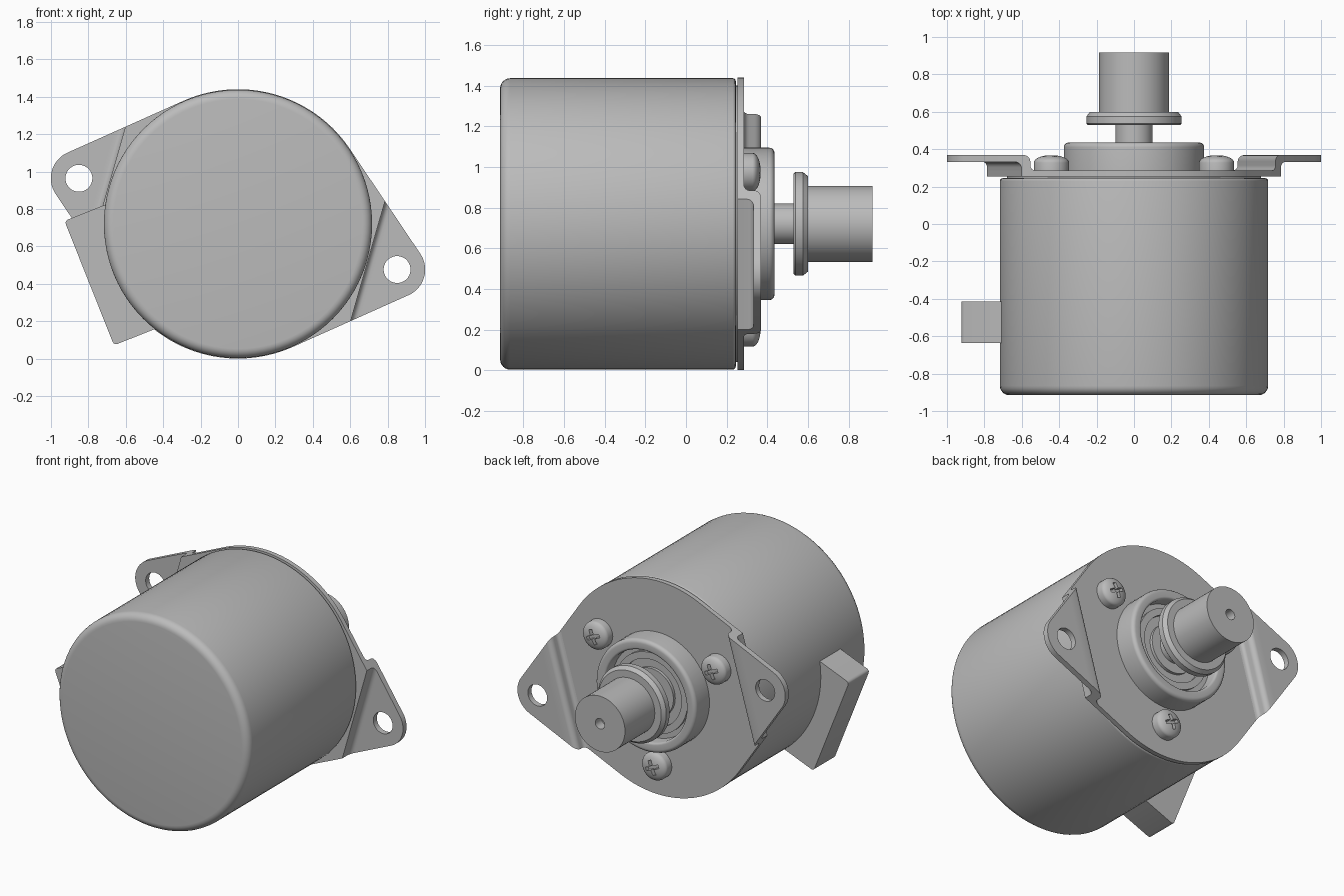
import bpy, bmesh
from math import sin, cos, pi, radians, sqrt, acos
from mathutils import Vector, Matrix

if "Cube" in bpy.data.objects:
    bpy.data.objects.remove(bpy.data.objects["Cube"], do_unlink=True)

AXIS_Z = 0.72          # height of the motor axis
R = 0.72               # base plate radius
EAR_U, EAR_R = 0.885, 0.15   # mounting ear centre distance and radius
FOLD = 0.722           # where the ears step up
BETA = acos((R - EAR_R) / EAR_U)
TILT = radians(16)

grey = bpy.data.materials.new("plain grey")
grey.use_nodes = True
grey.diffuse_color = (0.5, 0.5, 0.5, 1)
grey.node_tree.nodes["Principled BSDF"].inputs["Base Color"].default_value = (0.5, 0.5, 0.5, 1)


def finish(name, bm, x=0.0, z=0.0, turn=0.0):
    """Turn a bmesh into an object placed relative to the motor axis."""
    bmesh.ops.remove_doubles(bm, verts=bm.verts, dist=1e-5)
    bmesh.ops.recalc_face_normals(bm, faces=bm.faces)
    me = bpy.data.meshes.new(name)
    bm.to_mesh(me)
    bm.free()
    ob = bpy.data.objects.new(name, me)
    me.materials.append(grey)
    bpy.context.collection.objects.link(ob)
    ob.location = (x, 0, AXIS_Z + z)
    ob.rotation_euler.y = turn
    smooth(ob)
    return ob


def smooth(ob):
    bpy.ops.object.select_all(action='DESELECT')
    ob.select_set(True)
    bpy.context.view_layer.objects.active = ob
    bpy.ops.object.shade_smooth_by_angle(angle=radians(35))


def arc(cx, cy, r, a0, a1, n=6):
    return [(cx + r * cos(a0 + (a1 - a0) * i / n), cy + r * sin(a0 + (a1 - a0) * i / n))
            for i in range(n + 1)]


def revolve(name, profile, segs=64, **place):
    """Spin (radius, y) points about the y direction."""
    bm = bmesh.new()
    vs = [bm.verts.new((r, y, 0)) for r, y in profile]
    es = [bm.edges.new(p) for p in zip(vs, vs[1:])]
    bmesh.ops.spin(bm, geom=vs + es, axis=(0, 1, 0), cent=(0, 0, 0),
                   angle=2 * pi, steps=segs, use_merge=True)
    return finish(name, bm, **place)


def add_plate(bm, loops, y0, y1):
    """Fill (x, z) outlines, later ones being holes, and thicken along y."""
    edges = []
    for loop in loops:
        vs = [bm.verts.new((x, y0, z)) for x, z in loop]
        edges += [bm.edges.new((vs[i - 1], vs[i])) for i in range(len(vs))]
    filled = bmesh.ops.triangle_fill(bm, edges=edges, use_beauty=True, normal=(0, 1, 0))
    faces = [g for g in filled["geom"] if isinstance(g, bmesh.types.BMFace)]
    ext = bmesh.ops.extrude_face_region(bm, geom=faces, use_keep_orig=True)
    moved = [g for g in ext["geom"] if isinstance(g, bmesh.types.BMVert)]
    bmesh.ops.translate(bm, verts=moved, vec=(0, y1 - y0, 0))


def half_width(u):
    return (R - u * cos(BETA)) / sin(BETA)


# Motor can with a rounded front rim
revolve("motor_can", [(0, -0.915)] + arc(0.667, -0.865, 0.05, -pi / 2, 0)
        + arc(0.702, 0.23, 0.015, 0, pi / 2, 3) + [(0.68, 0.245), (0.68, 0.26), (0, 0.26)], 96)

# Base plate: a disc with tangent shoulders cut off at the folds
w = half_width(FOLD)
bm = bmesh.new()
add_plate(bm, [[(FOLD, w)] + arc(0, 0, R, BETA, pi - BETA, 28) + [(-FOLD, w), (-FOLD, -w)]
               + arc(0, 0, R, pi + BETA, 2 * pi - BETA, 28) + [(FOLD, -w)]], 0.253, 0.285)
finish("base_plate", bm, turn=TILT)

# Mounting ears: stepped bend plus a rounded tab with a bolt hole
bend = ([(0.655, 0.28), (0.655, 0.285)] + arc(0.655, 0.312, 0.027, -pi / 2, 0, 4)
        + arc(0.717, 0.335, 0.035, pi, pi / 2) + [(0.77, 0.37), (0.77, 0.332)]
        + arc(0.752, 0.302, 0.03, pi / 2, pi) + [(FOLD, 0.253), (0.69, 0.253)])
for name, turn in (("left_ear", TILT), ("right_ear", TILT + pi)):
    bm = bmesh.new()
    sides = [[bm.verts.new((u, y, s * half_width(u))) for u, y in bend] for s in (-1, 1)]
    for side in sides:
        bm.faces.new(side)
    for i in range(len(bend)):
        bm.faces.new((sides[0][i - 1], sides[0][i], sides[1][i], sides[1][i - 1]))
    we = half_width(0.77)
    add_plate(bm, [[(0.77, -we)] + arc(EAR_U, 0, EAR_R, -BETA, BETA, 16) + [(0.77, we)],
                   arc(EAR_U, 0, 0.072, 0, 2 * pi, 32)[:-1]], 0.332, 0.37)
    finish(name, bm, turn=turn)

# Connector block on the side of the can
bm = bmesh.new()
bmesh.ops.create_cube(bm, size=1, matrix=Matrix.Translation((0.628, -0.525, 0))
                      @ Matrix.Diagonal((0.456, 0.22, 0.716, 1)))
corners = [e for e in bm.edges if all(v.co.x > 0.8 for v in e.verts)
           and abs(e.verts[0].co.y - e.verts[1].co.y) > 0.1]
bmesh.ops.bevel(bm, geom=corners, offset=0.02, segments=3, affect='EDGES', profile=0.5)
finish("connector_block", bm, turn=radians(180 - 21.7))

# Bearing boss with a raised rim
revolve("bearing_boss", [(0.375, 0.27)] + arc(0.35, 0.41, 0.025, 0, pi / 2)
        + arc(0.32, 0.42, 0.015, pi / 2, pi, 4) + [(0.305, 0.35), (0.09, 0.35)])

# Bearing races inside the boss
for name, r0, r1, top in (("outer_race", 0.225, 0.27, 0.37), ("inner_race", 0.09, 0.165, 0.37)):
    revolve(name, [(r0, 0.345), (r0, top), (r1, top), (r1, 0.345)])

# Shaft, collar and output sleeve with a centre hole
revolve("output_shaft", [(0, 0.3), (0.1, 0.3), (0.1, 0.53), (0.247, 0.53), (0.255, 0.538),
                         (0.255, 0.575), (0.235, 0.6), (0.187, 0.6), (0.187, 0.918),
                         (0.035, 0.918), (0.035, 0.85), (0, 0.85)])

# Three domed screws with cross recesses
for i, name in enumerate(("left_screw", "right_screw", "lower_screw")):
    a = radians(30 + 120 * i)
    x, z = 0.51 * cos(a), 0.51 * sin(a)
    dome = [(0.094 * cos(t), 0.328 + 0.04 * sin(t)) for t in
            [pi / 2 * k / 8 for k in range(8)]]
    screw = revolve(name, [(0, 0.275), (0.094, 0.275)] + dome + [(0, 0.368)], 32, x=x, z=z)
    b, s = 0.012, 0.05
    cross = [(s, -b), (s, b), (b, b), (b, s), (-b, s), (-b, b),
             (-s, b), (-s, -b), (-b, -b), (-b, -s), (b, -s), (b, -b)]
    bm = bmesh.new()
    add_plate(bm, [cross], 0.335, 0.4)
    cutter = finish("screw_cutter", bm, x=x, z=z, turn=0.4)
    cutter.hide_render = True
    mod = screw.modifiers.new("recess", 'BOOLEAN')
    mod.operation, mod.object, mod.solver = 'DIFFERENCE', cutter, 'EXACT'
    bpy.context.view_layer.objects.active = screw
    bpy.ops.object.modifier_apply(modifier=mod.name)
    bpy.data.objects.remove(cutter, do_unlink=True)
    smooth(screw)
